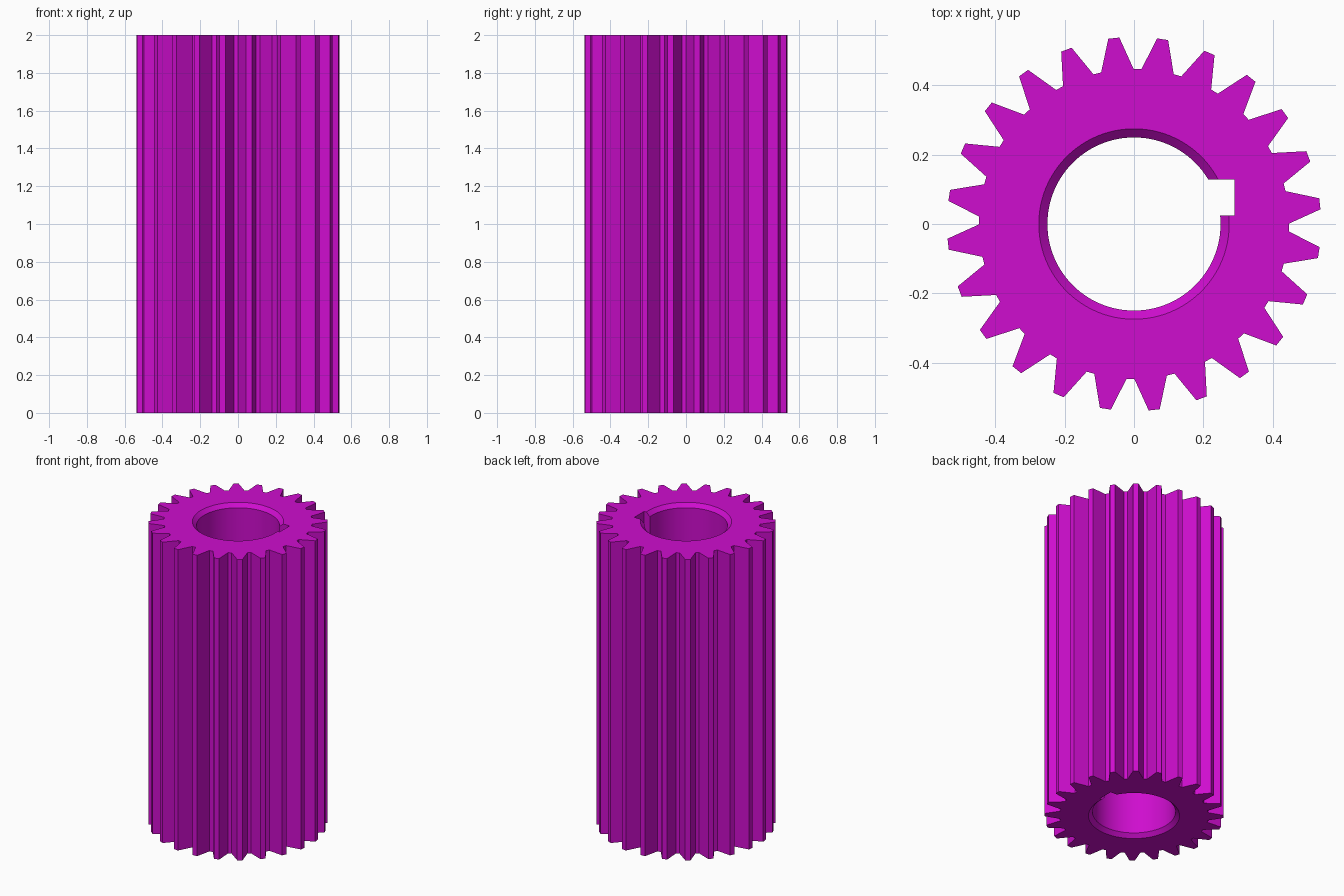
import bpy, bmesh, math

if "Cube" in bpy.data.objects:
    bpy.data.objects.remove(bpy.data.objects["Cube"], do_unlink=True)

HEIGHT = 2.0
TEETH = 24
PHASE = math.radians(6.2)
ROOT_R, TIP_R = 0.4475, 0.54
ROOT_HALF, TIP_HALF = math.radians(6.05), math.radians(1.7)
BORE_R, CHAMFER = 0.25, 0.025
BORE_SIDES = 96

magenta = bpy.data.materials.new("magenta")
colour = (0.62, 0.004, 0.62, 1)
magenta.diffuse_color = colour
magenta.use_nodes = True
magenta.node_tree.nodes["Principled BSDF"].inputs["Base Color"].default_value = colour


def ring(radius, z):
    step = math.tau / BORE_SIDES
    return [(radius * math.cos(i * step), radius * math.sin(i * step), z)
            for i in range(BORE_SIDES)]


def loft(name, rings):
    """Closed solid through a stack of matching outlines."""
    bm = bmesh.new()
    loops = [[bm.verts.new(p) for p in r] for r in rings]
    n = len(loops[0])
    for low, high in zip(loops, loops[1:]):
        for i in range(n):
            j = (i + 1) % n
            bm.faces.new((low[i], low[j], high[j], high[i]))
    bm.faces.new(loops[0][::-1])
    bm.faces.new(loops[-1])
    bmesh.ops.recalc_face_normals(bm, faces=bm.faces)
    mesh = bpy.data.meshes.new(name)
    bm.to_mesh(mesh)
    bm.free()
    mesh.materials.append(magenta)
    obj = bpy.data.objects.new(name, mesh)
    bpy.context.collection.objects.link(obj)
    return obj


# Toothed body: root, tip, tip, root corners for each straight-sided tooth
tooth = [(ROOT_R, -ROOT_HALF), (TIP_R, -TIP_HALF), (TIP_R, TIP_HALF), (ROOT_R, ROOT_HALF)]
outline = []
for t in range(TEETH):
    centre = PHASE + t * math.tau / TEETH
    outline += [(r * math.cos(centre + a), r * math.sin(centre + a)) for r, a in tooth]
gear = loft("gear_body", [[(x, y, z) for x, y in outline] for z in (0, HEIGHT)])

# Bore with a chamfer at both ends
wide = BORE_R + 2 * CHAMFER
bore = loft("bore_cutter", [
    ring(wide, -CHAMFER), ring(BORE_R, CHAMFER),
    ring(BORE_R, HEIGHT - CHAMFER), ring(wide, HEIGHT + CHAMFER)])

# Keyway slot along the bore
slot = [(0.1, 0.025), (0.29, 0.025), (0.29, 0.128), (0.1, 0.128)]
keyway = loft("keyway_cutter", [[(x, y, z) for x, y in slot] for z in (-0.1, HEIGHT + 0.1)])

bpy.ops.object.select_all(action="DESELECT")
bpy.context.view_layer.objects.active = gear
gear.select_set(True)
for cutter in (bore, keyway):
    cutter.hide_render = True
    cut = gear.modifiers.new(cutter.name, "BOOLEAN")
    cut.operation = "DIFFERENCE"
    cut.solver = "EXACT"
    cut.object = cutter
    bpy.ops.object.modifier_apply(modifier=cut.name)
    bpy.data.objects.remove(cutter, do_unlink=True)

bpy.ops.object.shade_smooth_by_angle(angle=math.radians(30))
